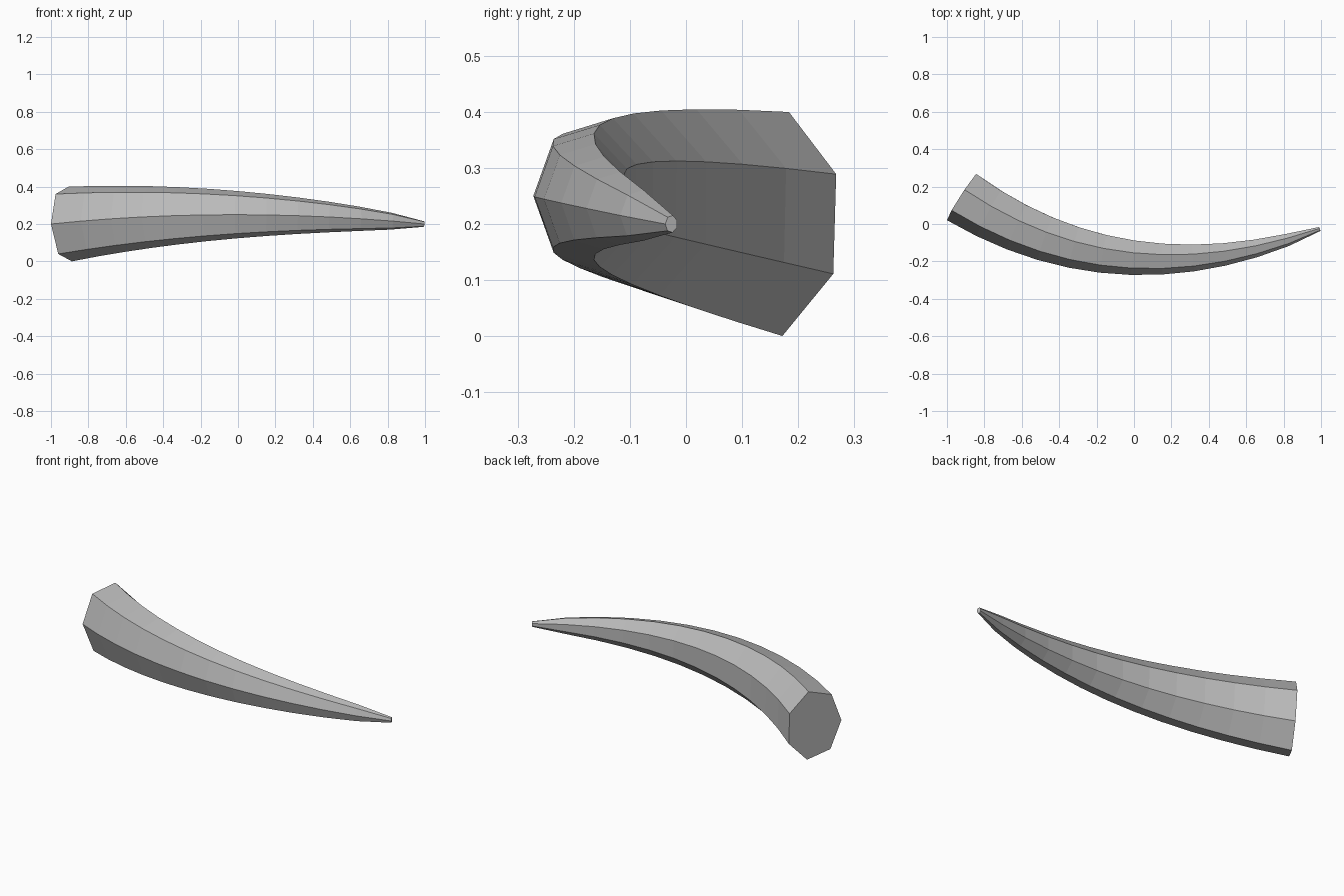
import bpy, bmesh, math
from mathutils import Vector

if "Cube" in bpy.data.objects:
    bpy.data.objects.remove(bpy.data.objects["Cube"])

SIDES, RINGS = 7, 12
BASE = Vector((-0.916, 0.149, 0.2))
BEND = Vector((-0.055, -0.412, 0.3))
TIP = Vector((0.993, -0.026, 0.2))

grey = bpy.data.materials.new("horn grey")
grey.diffuse_color = (0.5, 0.5, 0.5, 1)
grey.use_nodes = True
grey.node_tree.nodes["Principled BSDF"].inputs["Base Color"].default_value = grey.diffuse_color


def ring(t):
    """Oval seven-sided section across the curved centre line."""
    centre = BASE * (1 - t) ** 2 + BEND * 2 * t * (1 - t) + TIP * t ** 2
    along = (BEND - BASE) * (1 - t) + (TIP - BEND) * t
    along.z *= 0.55
    along.normalize()
    outer = Vector((along.y, -along.x, 0)).normalized()
    up = outer.cross(along)
    if up.z < 0:
        up.negate()
    r = 0.0155 + 0.1895 * (1 - t) ** 0.73
    angles = [math.tau * k / SIDES for k in range(SIDES)]
    return [centre + outer * (0.75 * r * math.cos(a)) + up * (r * math.sin(a))
            for a in angles]


# Curved tapering horn, closed at both ends
bm = bmesh.new()
rings = [[bm.verts.new(p) for p in ring(i / RINGS)] for i in range(RINGS + 1)]
for a, b in zip(rings, rings[1:]):
    for k in range(SIDES):
        n = (k + 1) % SIDES
        bm.faces.new((a[k], a[n], b[n], b[k]))
bm.faces.new(rings[0])
bm.faces.new(rings[-1])
bmesh.ops.recalc_face_normals(bm, faces=bm.faces)
mesh = bpy.data.meshes.new("horn")
bm.to_mesh(mesh)
bm.free()
mesh.materials.append(grey)
bpy.context.collection.objects.link(bpy.data.objects.new("horn", mesh))
